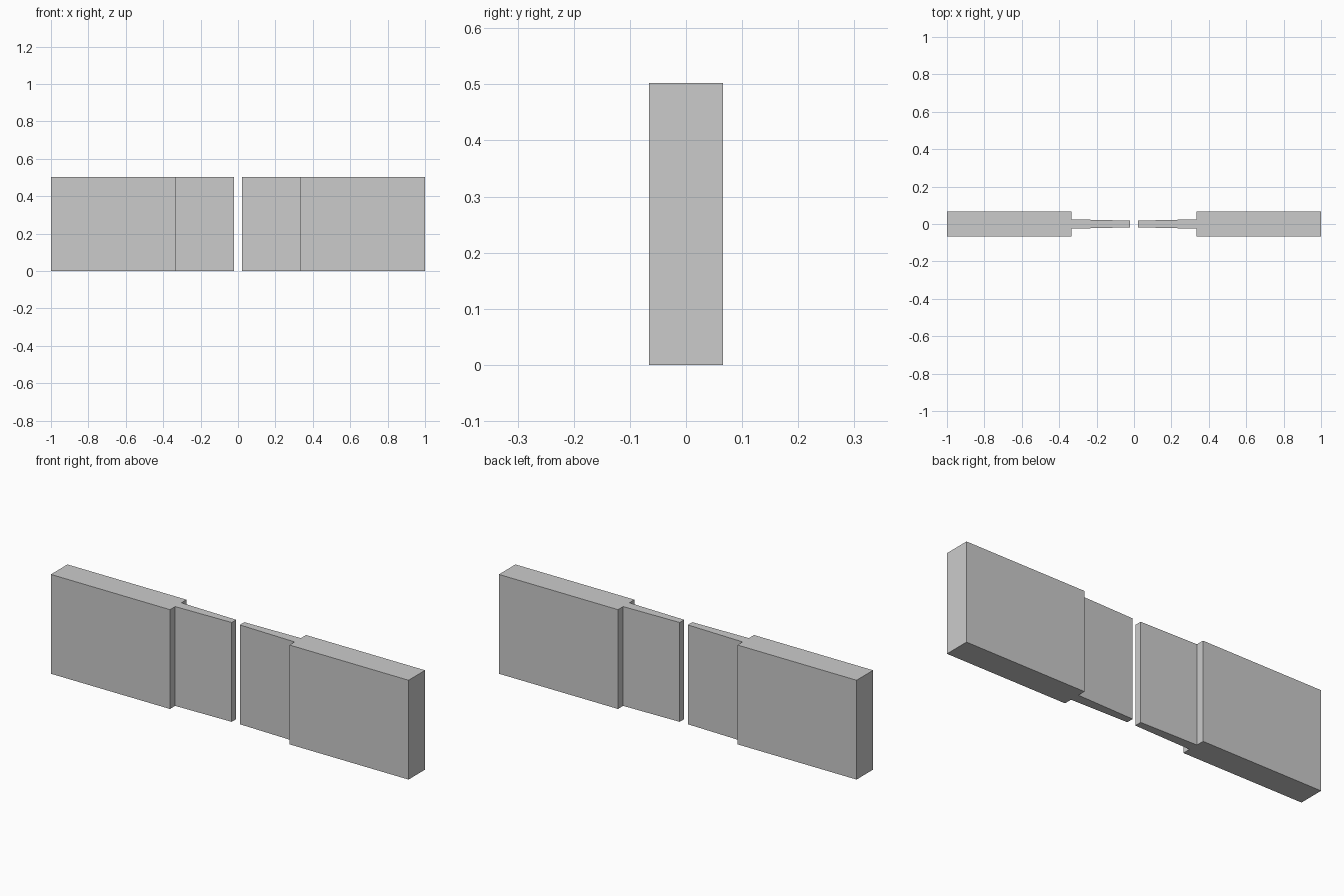
import bpy, bmesh

if "Cube" in bpy.data.objects:
    bpy.data.objects.remove(bpy.data.objects["Cube"])

H = 0.502
# Half outline seen from above: thick block stepping down to a tapered thin tongue
HALF = [(0.0225, 0.018), (0.334, 0.025), (0.334, 0.066), (1.0, 0.066)]


def wall_half(name, side):
    outline = [(side * x, -y) for x, y in HALF] + [(side * x, y) for x, y in reversed(HALF)]
    bm = bmesh.new()
    base = bm.faces.new([bm.verts.new((x, y, 0)) for x, y in outline])
    top = bmesh.ops.extrude_face_region(bm, geom=[base])["geom"]
    bmesh.ops.translate(bm, vec=(0, 0, H),
                        verts=[v for v in top if isinstance(v, bmesh.types.BMVert)])
    # Cap the bottom if the extrusion consumed the base face
    edges = [e for e in bm.edges if e.is_boundary]
    if edges:
        bmesh.ops.contextual_create(bm, geom=edges)
    bmesh.ops.recalc_face_normals(bm, faces=bm.faces[:])
    mesh = bpy.data.meshes.new(name)
    bm.to_mesh(mesh)
    bm.free()
    bpy.context.collection.objects.link(bpy.data.objects.new(name, mesh))


# Two mirrored halves with a narrow gap between them
wall_half("left_stepped_block", -1)
wall_half("right_stepped_block", 1)
